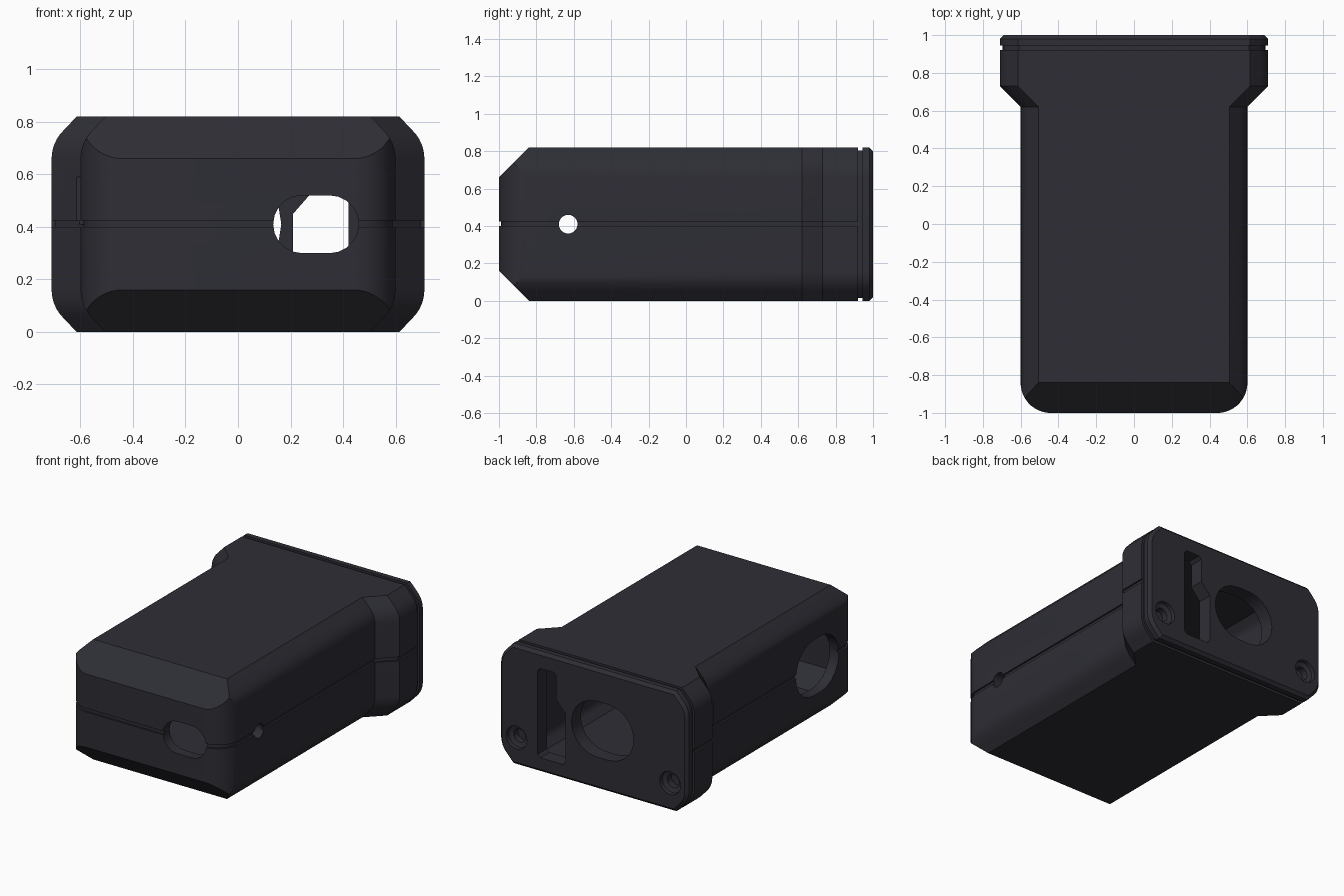
import bpy, bmesh
from math import sin, cos, pi, radians
from mathutils import Vector

if "Cube" in bpy.data.objects:
    bpy.data.objects.remove(bpy.data.objects["Cube"], do_unlink=True)

HEIGHT = 0.82
MID = 0.41

# One dark plastic colour
plastic = bpy.data.materials.new("dark_plastic")
plastic.use_nodes = True
plastic.diffuse_color = (0.027, 0.027, 0.036, 1)
plastic.node_tree.nodes["Principled BSDF"].inputs["Base Color"].default_value = plastic.diffuse_color


def finish(bm, name):
    bmesh.ops.recalc_face_normals(bm, faces=bm.faces)
    mesh = bpy.data.meshes.new(name)
    bm.to_mesh(mesh)
    bm.free()
    obj = bpy.data.objects.new(name, mesh)
    bpy.context.collection.objects.link(obj)
    mesh.materials.append(plastic)
    return obj


def section(w, d):
    """Cross-section of half width w, inset by d: flat top, slanted then rounded shoulder."""
    quarter = [(w - 0.095 - 0.414 * d, HEIGHT - d)]
    for k in range(7):
        a = radians(45 - 7.5 * k)
        quarter.append((w - 0.15 + (0.15 - d) * cos(a), 0.66 + (0.15 - d) * sin(a)))
    right = quarter + [(x, HEIGHT - z) for x, z in reversed(quarter)]
    return right + [(-x, z) for x, z in reversed(right)]


def loft(rings):
    """Closed solid through (y, half width, inset) sections."""
    bm = bmesh.new()
    loops = [[bm.verts.new((x, y, z)) for x, z in section(w, d)] for y, w, d in rings]
    for a, b in zip(loops, loops[1:]):
        for i in range(len(a)):
            j = (i + 1) % len(a)
            bm.faces.new((a[i], a[j], b[j], b[i]))
    bm.faces.new(loops[0])
    bm.faces.new(loops[-1])
    bmesh.ops.recalc_face_normals(bm, faces=bm.faces)
    return bm


def slice_off(bm, point, normal):
    geom = bm.verts[:] + bm.edges[:] + bm.faces[:]
    bmesh.ops.bisect_plane(bm, geom=geom, dist=1e-5, plane_co=point, plane_no=normal, clear_outer=True)
    bmesh.ops.holes_fill(bm, edges=[e for e in bm.edges if e.is_boundary], sides=0)


def shell(name, rings, d):
    """Case solid inset by d, with sloped front edges and rounded front corners."""
    bm = loft([(y, w, d) for y, w in rings])
    for s in (-1, 1):
        n = Vector((0, -1, s)).normalized()
        slice_off(bm, Vector((0, -0.84, MID + s * MID)) - n * d, n)
    for s in (-1, 1):
        for k in range(1, 10):
            a = radians(9 * k)
            n = Vector((s * cos(a), -sin(a), 0))
            slice_off(bm, Vector((s * 0.44, -0.84, 0)) + n * (0.16 - d), n)
    return finish(bm, name)


def prism(pts, axis, lo, hi):
    """Cutter: 2D outline extruded along an axis (x: points are y,z; y: points are x,z)."""
    place = (lambda p, t: (t, *p)) if axis == "x" else (lambda p, t: (p[0], t, p[1]))
    bm = bmesh.new()
    a = [bm.verts.new(place(p, lo)) for p in pts]
    b = [bm.verts.new(place(p, hi)) for p in pts]
    bm.faces.new(a)
    bm.faces.new(b)
    for i in range(len(pts)):
        j = (i + 1) % len(pts)
        bm.faces.new((a[i], a[j], b[j], b[i]))
    return finish(bm, "cutter")


def capsule(cx, cz, half_w, r, steps=10):
    pts = []
    for s in (1, -1):
        for k in range(steps + 1):
            a = -pi / 2 + pi * k / steps
            pts.append((cx + s * (half_w - r + r * cos(a)), cz + s * r * sin(a)))
    return pts


def circle(cx, cz, r, n=24):
    return [(cx + r * cos(2 * pi * k / n), cz + r * sin(2 * pi * k / n)) for k in range(n)]


def rect(u0, u1, v0, v1):
    return [(u0, v0), (u1, v0), (u1, v1), (u0, v1)]


def cut(obj, *cutters):
    bpy.context.view_layer.objects.active = obj
    for c in cutters:
        c.hide_render = True
        mod = obj.modifiers.new("cut", "BOOLEAN")
        mod.operation = "DIFFERENCE"
        mod.solver = "EXACT"
        mod.object = c
        bpy.ops.object.modifier_apply(modifier=mod.name)
        bpy.data.objects.remove(c, do_unlink=True)


def smooth(obj):
    bpy.ops.object.select_all(action="DESELECT")
    obj.select_set(True)
    bpy.context.view_layer.objects.active = obj
    bpy.ops.object.shade_smooth_by_angle(angle=radians(25))


def case_rings(d, end):
    return [(-1 + d, 0.6), (0.62, 0.6), (0.73, 0.71), (end, 0.71)]


# Main case: hollow, flared towards the back
main_case = shell("main_case", case_rings(0, 0.92), 0)

# Seam groove around the middle
seam = prism(rect(-1, 1, 0.40, 0.425), "y", -1.2, 0.93)
cut(seam, shell("seam_core", case_rings(0.012, 0.96), 0.012))
cut(main_case, seam)

# Cavity
cut(main_case, shell("cavity", [(-0.93, 0.6), (1.0, 0.6)], 0.07))

# Front port, large side port, small side hole, shallow side notch
cut(main_case,
    prism(capsule(0.297, MID, 0.163, 0.11), "y", -1.2, -0.85),
    prism(capsule(-0.56, 0.40, 0.232, 0.19), "x", -0.8, -0.4),
    prism(circle(-0.63, MID, 0.05), "x", 0.4, 0.8),
    prism(rect(0.56, 0.635, MID, 0.59), "x", -0.8, -0.585))
smooth(main_case)

# End plate: narrow lip, rim and bevelled outer edge
end_plate = finish(loft([(0.90, 0.71, 0.015), (0.945, 0.71, 0.015), (0.945, 0.71, 0),
                         (0.98, 0.71, 0), (1.0, 0.71, 0.02)]), "end_plate")

# Oval socket and stepped switch slot
slot = [(0.42, 0.12), (0.40, 0.10), (0.23, 0.10), (0.21, 0.12), (0.21, 0.45),
        (0.28, 0.53), (0.28, 0.69), (0.30, 0.71), (0.40, 0.71), (0.42, 0.69)]
cut(end_plate,
    prism(capsule(-0.07, MID, 0.235, 0.19), "y", 0.7, 1.2),
    prism(slot, "y", 0.7, 1.2))

# Countersunk screw holes
for s in (-1, 1):
    bm = bmesh.new()
    rings = []
    for y, r in ((0.92, 0.045), (0.965, 0.045), (0.975, 0.075), (1.05, 0.085)):
        rings.append([bm.verts.new((x, y, z)) for x, z in circle(s * 0.58, 0.19, r)])
    for a, b in zip(rings, rings[1:]):
        for i in range(len(a)):
            j = (i + 1) % len(a)
            bm.faces.new((a[i], a[j], b[j], b[i]))
    bm.faces.new(rings[0])
    bm.faces.new(rings[-1])
    cut(end_plate, finish(bm, "countersink"))
smooth(end_plate)
